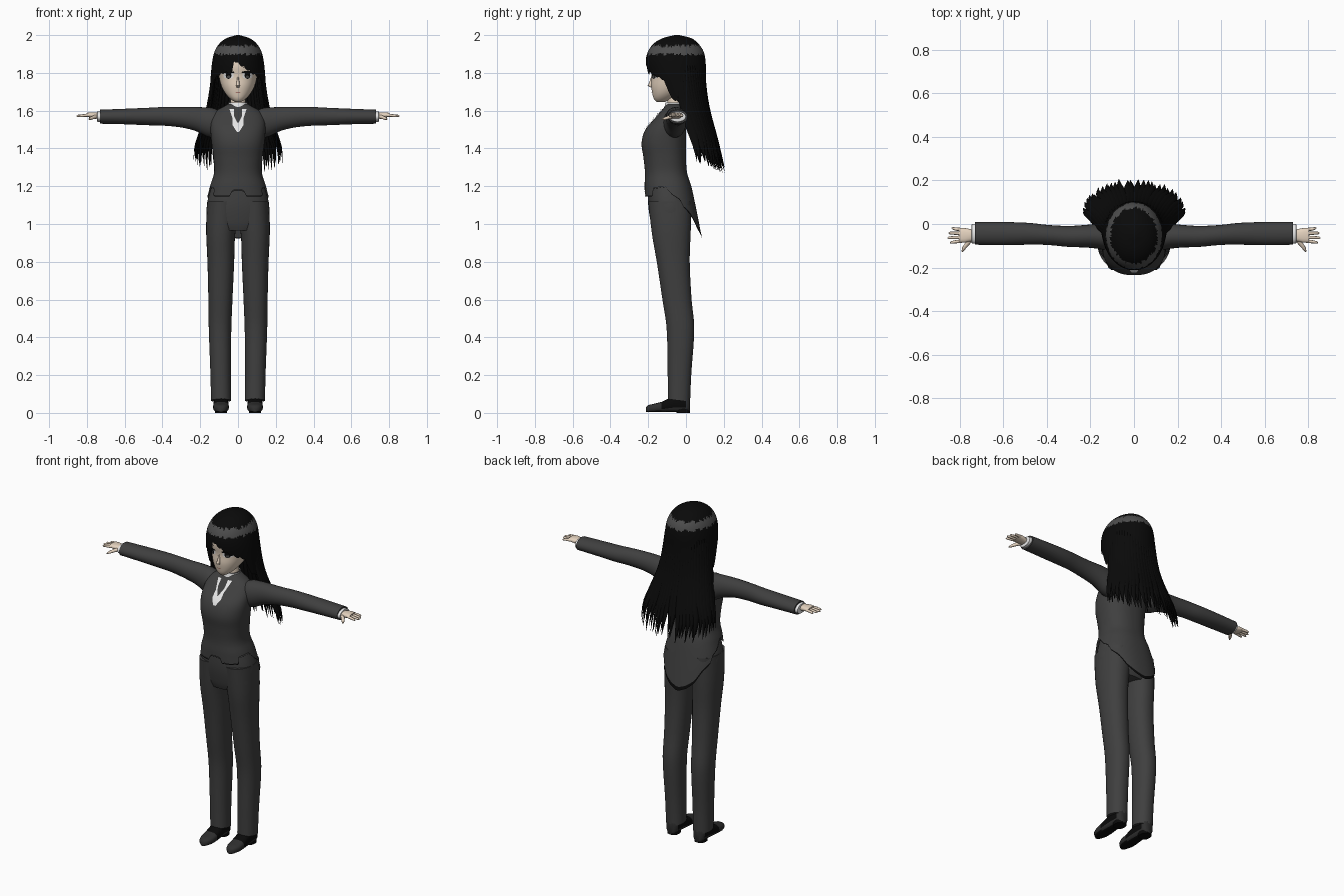
import bpy, bmesh, math, random
from mathutils import Vector as V

random.seed(4)
if "Cube" in bpy.data.objects:
    bpy.data.objects.remove(bpy.data.objects["Cube"])


def material(name, r, g, b):
    m = bpy.data.materials.new(name)
    m.use_nodes = True
    m.diffuse_color = (r, g, b, 1)
    m.node_tree.nodes["Principled BSDF"].inputs["Base Color"].default_value = (r, g, b, 1)
    return m


suit = material("charcoal suit", .05, .05, .05)
black = material("black hair", .003, .003, .003)
sheen = material("grey hair sheen", .075, .075, .075)
skin = material("skin", .78, .65, .52)
white = material("white cloth", .8, .8, .8)
leather = material("dark leather", .028, .028, .028)
lip = material("lip", .45, .22, .18)


def interp(table, z):
    """Smooth interpolation of a table whose first column ascends."""
    z = min(max(z, table[0][0]), table[-1][0])
    i = next(k for k in range(len(table) - 1) if z <= table[k + 1][0])
    a, b = table[i], table[i + 1]
    p, q = table[max(i - 1, 0)], table[min(i + 2, len(table) - 1)]
    h = b[0] - a[0]
    t = (z - a[0]) / h
    out = []
    for j in range(1, len(a)):
        m0 = (b[j] - p[j]) / (b[0] - p[0]) * h
        m1 = (q[j] - a[j]) / (q[0] - a[0]) * h
        out.append(a[j] + t * m0 + t * t * (3 * (b[j] - a[j]) - 2 * m0 - m1)
                   + t ** 3 * (2 * (a[j] - b[j]) + m0 + m1))
    return out


def linear(table, x):
    for a, b in zip(table, table[1:]):
        if x <= b[0]:
            return a[1] + (b[1] - a[1]) * max(0, x - a[0]) / (b[0] - a[0])
    return table[-1][1]


def power(c, p):
    return math.copysign(abs(c) ** (2 / p), c)


def grid(bm, rings, closed=True, caps=(True, True)):
    rows = [[bm.verts.new(c) for c in r] for r in rings]
    n = len(rows[0])
    for k, (a, b) in enumerate(zip(rows, rows[1:])):
        for i in range(n if closed else n - 1):
            j = (i + 1) % n
            bm.faces.new((a[i], a[j], b[j], b[i]))
    for end, on in zip((rows[0], rows[-1]), caps):
        if on and closed:
            bm.faces.new(end)


def finish(name, bm, mats, rule=None):
    bmesh.ops.recalc_face_normals(bm, faces=bm.faces)
    if rule:
        for f in bm.faces:
            f.material_index = rule(f.calc_center_median())
    me = bpy.data.meshes.new(name)
    bm.to_mesh(me)
    bm.free()
    ob = bpy.data.objects.new(name, me)
    bpy.context.collection.objects.link(ob)
    for m in mats:
        me.materials.append(m)
    bpy.ops.object.select_all(action='DESELECT')
    ob.select_set(True)
    bpy.context.view_layer.objects.active = ob
    bpy.ops.object.shade_smooth_by_angle(angle=math.radians(50))
    return ob


def drape(name, table, hem, mats, top, mid, rows=(12, 12), n=48, p=2, cap=False, rule=None):
    """Lofted shell (z, front y, back y, half width, centre x) with a hem set by angle."""
    rings = []
    for k in range(rows[0] + rows[1] + 1):
        ring = []
        for i in range(n):
            s = 360 * (i + .5) / n - 180
            if k <= rows[0]:
                z = top + (mid - top) * k / rows[0]
            else:
                z = mid + (hem(s) - mid) * (k - rows[0]) / rows[1]
            f, b, rx, cx = (interp(table, z) + [0])[:4]
            a = math.radians(s)
            ring.append((cx + max(rx, .003) * power(math.sin(a), p),
                         (f + b) / 2 - (b - f) / 2 * power(math.cos(a), p), z))
        rings.append(ring)
    bm = bmesh.new()
    grid(bm, rings, caps=(True, cap))
    return finish(name, bm, mats, rule)


def tube(bm, rows, u, v, n=16, p=2):
    """Loft of rows (centre, half size along u, half size along v)."""
    ang = [2 * math.pi * i / n for i in range(n)]
    grid(bm, [[c + u * ru * power(math.cos(a), p) + v * rv * power(math.sin(a), p) for a in ang]
              for c, ru, rv in rows])


def plate(name, table, z0, z1, span, mat, off=.004, p=2, rows=10):
    """Thin painted patch that follows the front of a shell."""
    rings = []
    for k in range(rows + 1):
        s = k / rows
        z = z0 + (z1 - z0) * s
        f, b, rx = interp(table, z)[:3]
        x0, x1 = span(s)
        xs = [x0 + (x1 - x0) * i / 8 for i in range(9)]
        rings.append([(x, (f + b) / 2 - off - (b - f) / 2
                       * max(0, 1 - abs(x / rx) ** p) ** (1 / p), z) for x in xs])
    bm = bmesh.new()
    grid(bm, rings, closed=False)
    ob = finish(name, bm, [mat])
    if ob.data.polygons[len(ob.data.polygons) // 2].normal.y > 0:
        ob.data.flip_normals()


def oval(cx, rx):
    return lambda s: (cx - rx * math.sqrt(max(.0004, 1 - (2 * s - 1) ** 2)),
                      cx + rx * math.sqrt(max(.0004, 1 - (2 * s - 1) ** 2)))


X, Y, Z = V((1, 0, 0)), V((0, 1, 0)), V((0, 0, 1))

# Jacket with a stepped front hem and a long pointed back
COAT = [(.92, -.18, .085, .16), (1.0, -.2, .07, .17), (1.1, -.215, .05, .17), (1.2, -.219, .028, .148),
        (1.27, -.217, .006, .127), (1.35, -.225, 0, .13), (1.43, -.235, 0, .14), (1.5, -.215, 0, .145),
        (1.56, -.165, 0, .14), (1.6, -.13, -.004, .115), (1.625, -.11, -.015, .07), (1.64, -.1, -.02, .045)]
HEM = [(0, 1.18), (9, 1.18), (11, 1.15), (50, 1.15), (54, 1.19), (85, 1.2), (95, 1.16), (112, 1.13),
       (118, 1.09), (135, 1.05), (150, .98), (165, .945), (180, .925)]
jacket_hem = lambda s: linear(HEM, abs(s))
drape("jacket", COAT, jacket_hem, [suit], 1.64, 1.25, (24, 14), 96, 2.3)
drape("jacket_edge", [(r[0], r[1] - .001, r[2] + .001, r[3] + .001) for r in COAT],
      lambda s: jacket_hem(s) - .005, [black], 1.22, 1.21, (1, 14), 96, 2.3).data
edge = bpy.data.objects["jacket_edge"].data
bm = bmesh.new()
bm.from_mesh(edge)
bm.faces.ensure_lookup_table()
bmesh.ops.delete(bm, geom=[f for f in bm.faces if f.index < 96 * 14 or len(f.verts) > 4], context='FACES')
bm.to_mesh(edge)
bm.free()

# Trousers
HIPS = [(.96, -.17, .01, .11), (1.0, -.184, .024, .155), (1.1, -.2, .03, .165), (1.22, -.2, .015, .135)]
drape("trouser_hips", HIPS, lambda s: .965, [suit], 1.21, 1.1, (6, 8), 48, 2.3, True)
for side, word in ((1, "left"), (-1, "right")):
    LEG = [(.065, -.096, .022, .053, .09), (.2, -.097, .028, .054, .092), (.45, -.103, .044, .06, .095),
           (.6, -.125, .03, .064, .093), (.8, -.155, .02, .071, .091), (.93, -.178, .024, .076, .092),
           (1.0, -.187, .027, .081, .088), (1.12, -.2, .03, .08, .083)]
    drape(word + "_trouser_leg", [r[:4] + (r[4] * side,) for r in LEG],
          lambda s: .065 + .008 * math.cos(math.radians(s)), [suit], 1.12, .5, (14, 12), 32, 2.2, True)

    # Shoe: dark toe, black instep and sole, with a low heel
    bm = bmesh.new()
    shoe = [(-.212, .012, .03), (-.2, .028, .042), (-.17, .04, .048), (-.13, .042, .058), (-.09, .04, .078),
            (-.05, .037, .095), (0, .036, .095), (.016, .03, .09), (.022, .015, .08)]
    tube(bm, [(V((.09 * side, y, (t + .004) / 2)), w, (t - .004) / 2)
              for y, w, t in shoe], X, Z, 20, 2.8)
    finish(word + "_shoe", bm, [leather, black],
           lambda c: int(c.z < .01 or (-.12 < c.y < -.005 and c.z > .025)))
    bm = bmesh.new()
    tube(bm, [(V((.09 * side, -.015, z)), .033, .036) for z in (0, .022)], X, Y, 20, 2.6)
    finish(word + "_heel", bm, [black])

    # Sleeve, running out along x
    ARM = [(.1, -.06, 1.53, .055, .07), (.13, -.06, 1.535, .06, .079), (.17, -.056, 1.541, .057, .076),
           (.22, -.056, 1.555, .052, .064), (.3, -.057, 1.565, .048, .054), (.4, -.05, 1.57, .046, .049),
           (.48, -.045, 1.569, .05, .046), (.6, -.044, 1.569, .053, .041), (.73, -.043, 1.568, .052, .037)]
    bm = bmesh.new()
    rows = []
    for k in range(29):
        x = .1 + .63 * k / 28
        y, z, ry, rz = interp(ARM, x)
        rows.append((V((x * side, y, z)), ry, rz))
    tube(bm, rows, Y, Z, 24)
    finish(word + "_sleeve", bm, [suit])
    bm = bmesh.new()
    tube(bm, [(V((x * side, -.045, 1.568)), r, r * .62) for x, r in ((.72, .047), (.745, .044), (.747, .03))], Y, Z, 20)
    finish(word + "_cuff", bm, [white])

    # Hand: palm, four fingers and a thumb
    bm = bmesh.new()
    tube(bm, [(V((x * side, -.052, z)), r, t) for x, z, r, t in (
        (.73, 1.572, .024, .016), (.755, 1.574, .029, .016), (.78, 1.577, .034, .014), (.803, 1.578, .033, .01))], Y, Z, 16, 2.5)
    for i, tip in enumerate((.838, .852, .856, .845)):
        y = -.026 - .0175 * i
        tube(bm, [(V((x * side, y + d * (1.5 - i), 1.576 - d)), r, r) for x, d, r in (
            (.79, 0, .008), (.82, .002, .0075), (tip - .006, .004, .006), (tip, .005, .002))], Y, Z, 8)
    tube(bm, [(V((x * side, y, z)), r, r) for x, y, z, r in ((.745, -.065, 1.57, .012), (.765, -.09, 1.565, .01),
              (.782, -.112, 1.558, .008), (.79, -.127, 1.555, .003))], (X * side + Y * .7).normalized(), Z, 8)
    finish(word + "_hand", bm, [skin])

# Neck, collar and shirt front
bm = bmesh.new()
tube(bm, [(V((0, y, z)), r, r) for z, y, r in ((1.59, -.055, .05), (1.63, -.058, .04), (1.72, -.06, .04))], X, Y, 24)
finish("neck", bm, [skin])
NECK = [(1.58, -.13, .0, .062), (1.61, -.117, -.005, .056), (1.645, -.108, -.012, .05)]
collar = drape("collar", NECK, lambda s: 1.6 + .012 * math.cos(math.radians(s * 9)), [white], 1.642, 1.63, (2, 4), 80)
bm = bmesh.new()
bm.from_mesh(collar.data)
bmesh.ops.delete(bm, geom=[f for f in bm.faces if len(f.verts) > 4], context='FACES_ONLY')
bm.to_mesh(collar.data)
bm.free()
plate("shirt_front", COAT, 1.488, 1.61, lambda s: (-.006 - .04 * s, .006 + .04 * s), white, p=2.3)
plate("shirt_frill", COAT, 1.49, 1.555, lambda s: (-.008 - .02 * min(1, 2 * s), .008 + .02 * min(1, 2 * s)), white, .006, 2.3)
plate("necktie", COAT, 1.535, 1.612, lambda s: (-.002 - .02 * min(1, 2 * s), .002 + .02 * min(1, 2 * s)), suit, .008, 2.3)

# Head and face
HEAD = [(1.645, -.155, -.115, .014), (1.66, -.169, -.08, .038), (1.69, -.178, -.03, .066), (1.73, -.184, .03, .088),
        (1.78, -.182, .06, .101), (1.84, -.19, .07, .11), (1.9, -.175, .065, .1), (1.95, -.12, .02, .05)]
drape("head", HEAD, lambda s: 1.645, [skin], 1.95, 1.78, (12, 14), 48, 2.1, True)
bm = bmesh.new()
tube(bm, [(V((0, y, z)), r, d) for z, y, r, d in ((1.722, -.178, .007, .006), (1.732, -.186, .01, .017),
          (1.745, -.184, .008, .012), (1.78, -.178, .004, .006))], X, Y, 12)
finish("nose", bm, [skin])
for side, word in ((1, "left"), (-1, "right")):
    cx = .05 * side
    plate(word + "_eye_white", HEAD, 1.768, 1.804, oval(cx, .027), white, .002, 2.1)
    plate(word + "_iris", HEAD, 1.768, 1.806, oval(cx, .015), black, .0035, 2.1)
    plate(word + "_eye_glint", HEAD, 1.773, 1.786, oval(cx, .008), sheen, .005, 2.1)
    plate(word + "_upper_lash", HEAD, 1.797, 1.81, oval(cx, .031), black, .005, 2.1)
    plate(word + "_eyebrow", HEAD, 1.828, 1.833, oval(cx, .025), black, .003, 2.1)
plate("mouth", HEAD, 1.694, 1.699, oval(0, .014), lip, .002, 2.1)

# Hair cap with parted fringe, side locks and a jagged sheen band
CAP = [(1.6, -.12, .12, .155), (1.65, -.15, .115, .152), (1.72, -.18, .108, .148), (1.8, -.205, .105, .143),
       (1.87, -.212, .103, .135), (1.92, -.198, .09, .121), (1.96, -.165, .06, .094), (1.985, -.12, .025, .058), (2.0, -.06, -.035, .008)]
FRINGE = [(-180, 1.62), (-85, 1.64), (-66, 1.675), (-61, 1.77), (-48, 1.79), (-30, 1.81), (-13, 1.80), (-9, 1.872),
          (5, 1.85), (20, 1.825), (35, 1.8), (48, 1.785), (61, 1.77), (66, 1.675), (85, 1.64), (180, 1.62)]
sheen_jag = [random.uniform(-.008, .008) for _ in range(121)]


def sheen_rule(c):
    j = sheen_jag[int(60 + math.degrees(math.atan2(c.x, -c.y - .05)) / 3)]
    return int(1.9 + j < c.z < 1.943 - j)


drape("hair_cap", CAP, lambda s: linear(FRINGE, s) - .012 * abs(math.sin(math.radians(s * 14))),
      [black, sheen], 2.0, 1.885, (32, 14), 180, rule=sheen_rule)

# Long back hair: an underlying sheet and tapered locks
BACK = [(1.26, .235, .07, .145), (1.4, .23, .055, .122), (1.5, .195, .03, .118), (1.6, .165, .0, .122),
        (1.7, .147, -.02, .126), (1.86, .13, -.035, .13)]


def hair_point(u, z, inset=0):
    rx, cy, ry = interp(BACK, z)
    a = math.radians(u * 98)
    return V(((rx - inset) * math.sin(a), cy + (ry - inset) * math.cos(a), z))


us = [i / 30 - 1 for i in range(61)]
bm = bmesh.new()
grid(bm, [[hair_point(u, 1.86 - k / 14 * (.44 - .03 * math.cos(u * 60)), .004) for u in us] for k in range(15)], closed=False)
finish("back_hair_sheet", bm, [black])
bm = bmesh.new()
for layer, count in ((0, 30), (.014, 23)):
    for i in range(count):
        u = 2 * (i + .5) / count - 1
        end = 1.265 + .07 * u * u + random.uniform(0, .05)
        drift = random.uniform(-.03, .03) - .05 * u
        across = V((math.cos(u * 1.7), -math.sin(u * 1.7), 0))
        out = V((math.sin(u * 1.7), math.cos(u * 1.7), 0))
        rows = []
        for k in range(13):
            t = k / 12
            w = .02 * min(1, .5 + t) * min(1, (1 - t) * 3 + .06)
            rows.append((hair_point(u + drift * t * t, 1.84 + (end - 1.84) * t, layer), w, w * .4))
        tube(bm, rows, across, out, 8)
finish("back_hair_locks", bm, [black])
